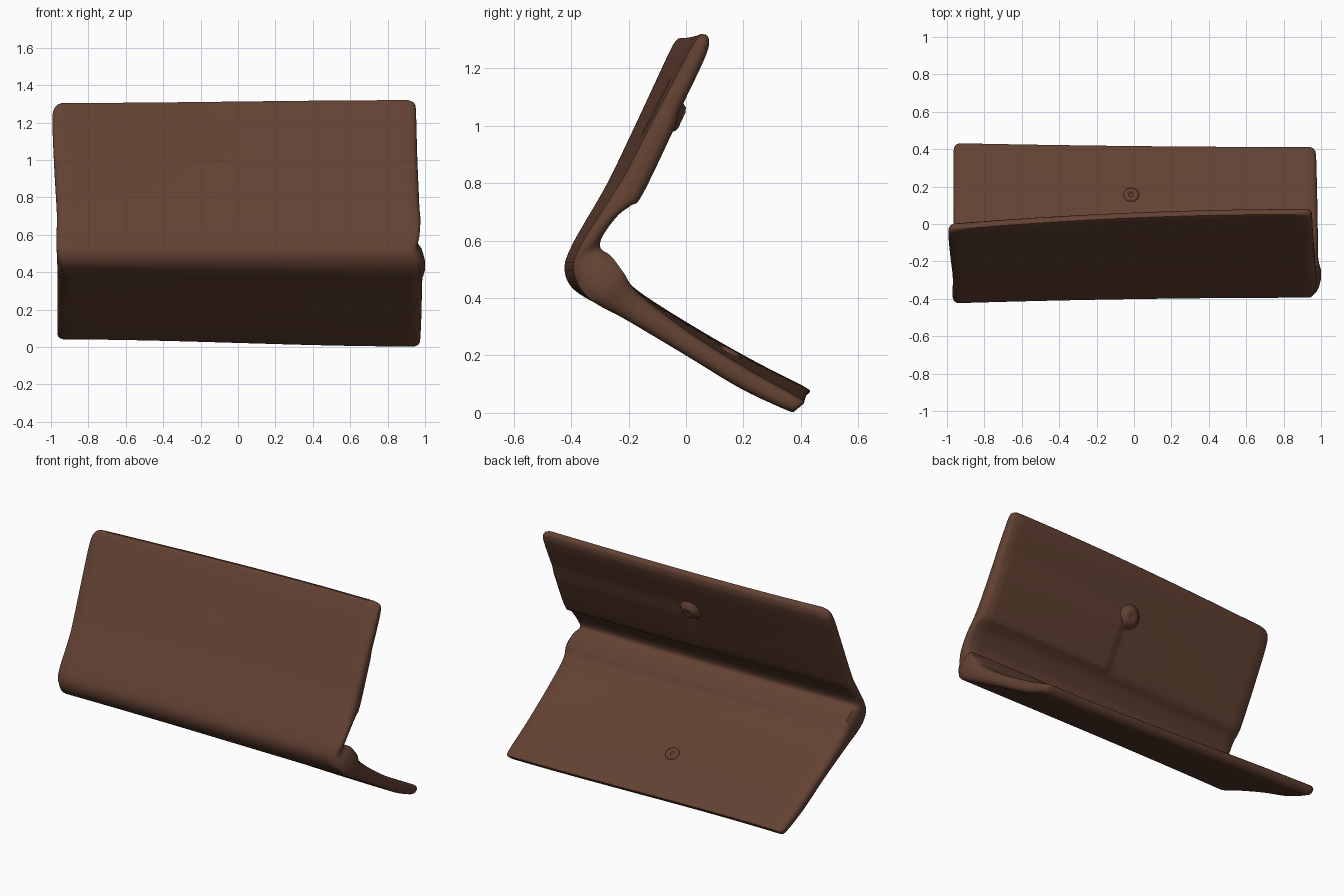
import bpy, bmesh, math
from mathutils import Vector, Matrix

if "Cube" in bpy.data.objects:
    bpy.data.objects.remove(bpy.data.objects["Cube"])

brown = bpy.data.materials.new("brown leather")
brown.diffuse_color = (0.125, 0.054, 0.033, 1)
brown.use_nodes = True
brown.node_tree.nodes["Principled BSDF"].inputs["Base Color"].default_value = brown.diffuse_color

# Folded cross-section, top edge to lower lip, at the left end:
# outer y, outer z, inner y, inner z, y drift, z drift to right end, left x, right x
SECTION = [
    (-0.028, 1.305, -0.010, 1.303, 0.08, 0.015, -0.945, 0.915),
    (-0.043, 1.288, 0.000, 1.280, 0.08, 0.015, -0.975, 0.945),
    (-0.070, 1.235, -0.012, 1.215, 0.075, 0.015, -0.992, 0.952),
    (-0.165, 1.030, -0.105, 0.995, 0.06, 0.01, -0.985, 0.958),
    (-0.255, 0.840, -0.180, 0.820, 0.05, 0.005, -0.975, 0.966),
    (-0.300, 0.755, -0.220, 0.735, 0.04, 0.0, -0.970, 0.970),
    (-0.350, 0.670, -0.270, 0.690, 0.035, 0.0, -0.968, 0.975),
    (-0.400, 0.580, -0.318, 0.620, 0.03, 0.0, -0.970, 0.970),
    (-0.424, 0.510, -0.328, 0.575, 0.03, 0.0, -0.970, 0.960),
    (-0.405, 0.445, -0.290, 0.545, 0.03, 0.0, -0.968, 0.985),
    (-0.340, 0.395, -0.235, 0.495, 0.02, -0.01, -0.966, 1.000),
    (-0.220, 0.340, -0.175, 0.430, 0.01, -0.015, -0.964, 0.985),
    (0.000, 0.230, 0.020, 0.305, 0.0, -0.03, -0.964, 0.982),
    (0.200, 0.120, 0.230, 0.185, -0.01, -0.035, -0.966, 0.978),
    (0.365, 0.050, 0.412, 0.092, -0.02, -0.038, -0.964, 0.972),
    (0.395, 0.041, 0.430, 0.070, -0.02, -0.038, -0.945, 0.955),
]


def spline(rows, steps):
    """Resample the section rows with a smooth curve."""
    out = []
    for i in range(len(rows) - 1):
        a, b = rows[max(i - 1, 0)], rows[i]
        c, d = rows[i + 1], rows[min(i + 2, len(rows) - 1)]
        for k in range(steps):
            t = k / steps
            out.append([q + 0.5 * t * (r - p + t * (2 * p - 5 * q + 4 * r - s
                        + t * (3 * (q - r) + s - p)))
                        for p, q, r, s in zip(a, b, c, d)])
    return out + [list(rows[-1])]


def finish(name, bm, angle=50):
    bmesh.ops.recalc_face_normals(bm, faces=bm.faces)
    me = bpy.data.meshes.new(name)
    bm.to_mesh(me)
    bm.free()
    ob = bpy.data.objects.new(name, me)
    bpy.context.collection.objects.link(ob)
    me.materials.append(brown)
    bpy.context.view_layer.objects.active = ob
    ob.select_set(True)
    bpy.ops.object.shade_smooth_by_angle(angle=math.radians(angle))
    ob.select_set(False)
    return ob


# Folded leather cover: section lofted along x, with rounded end edges
rows = spline(SECTION, 5)
stations = [0, 0.003, 0.012] + [i / 24 for i in range(1, 24)] + [0.515, 0.527, 0.988, 0.997, 1]
stations.sort()
bm = bmesh.new()
rings = []
for s in stations:
    edge = min(s, 1 - s)
    pinch = 0.35 if edge == 0 else 0.15 if edge < 0.005 else 0
    ring = []
    for oy, oz, iy, iz, dy, dz, xl, xr in rows:
        ease = 1 - (1 - s) ** 2
        drop = s * s * (3 - 2 * s)
        o = Vector((xl + (xr - xl) * s, oy + dy * ease, oz + dz * drop))
        n = Vector((o.x, iy + dy * ease, iz + dz * drop))
        # raised inner pocket on the right half of the upper panel
        if s > 0.52 and 0.73 < iz < 1.0:
            n += Vector((0, 0.009, -0.004))
        ring.append((bm.verts.new(o.lerp(n, pinch)), bm.verts.new(n.lerp(o, pinch))))
    rings.append(ring)
for a, b in zip(rings, rings[1:]):
    for i in range(len(rows) - 1):
        for side in (0, 1):
            bm.faces.new((a[i][side], b[i][side], b[i + 1][side], a[i + 1][side]))
    for i in (0, -1):
        bm.faces.new((a[i][0], a[i][1], b[i][1], b[i][0]))
for ring in (rings[0], rings[-1]):
    for p, q in zip(ring, ring[1:]):
        bm.faces.new((p[0], p[1], q[1], q[0]))
# dimple on the outside behind the snap
for v in bm.verts:
    d = math.hypot(v.co.x + 0.02, v.co.z - 1.07)
    if d < 0.09 and v.co.y < -0.07:
        v.co.y += 0.006 * (1 - d / 0.09)
finish("folded_cover", bm)


def snap(name, loc, normal, profile):
    """Lathe a small round stud about its normal."""
    bm = bmesh.new()
    seg = 20
    loops = [[bm.verts.new((r * math.cos(2 * math.pi * k / seg),
                            r * math.sin(2 * math.pi * k / seg), h)) for k in range(seg)]
             for r, h in profile]
    for a, b in zip(loops, loops[1:]):
        for k in range(seg):
            bm.faces.new((a[k], a[(k + 1) % seg], b[(k + 1) % seg], b[k]))
    bm.faces.new(loops[0])
    bm.faces.new(loops[-1])
    rot = Vector((0, 0, 1)).rotation_difference(Vector(normal)).to_matrix().to_4x4()
    bm.transform(Matrix.Translation(loc) @ rot)
    finish(name, bm)


# Snap fasteners on the inner faces and the outer rivet
up_n, low_n = (0, 0.9, -0.42), (0, 0.47, 0.88)
snap("upper_snap", (0.0, -0.036, 1.03), up_n,
     [(0.075, -0.012), (0.055, 0.004), (0.045, 0.018), (0.03, 0.024), (0.015, 0.02)])
snap("lower_snap", (-0.015, 0.155, 0.208), low_n,
     [(0.045, -0.01), (0.04, 0.007), (0.028, 0.013), (0.018, 0.011), (0.012, 0.002)])
snap("outer_rivet", (-0.02, -0.088, 1.07), (0, -0.9, 0.42),
     [(0.045, -0.012), (0.035, 0.002), (0.02, 0.006), (0.008, 0.005)])
